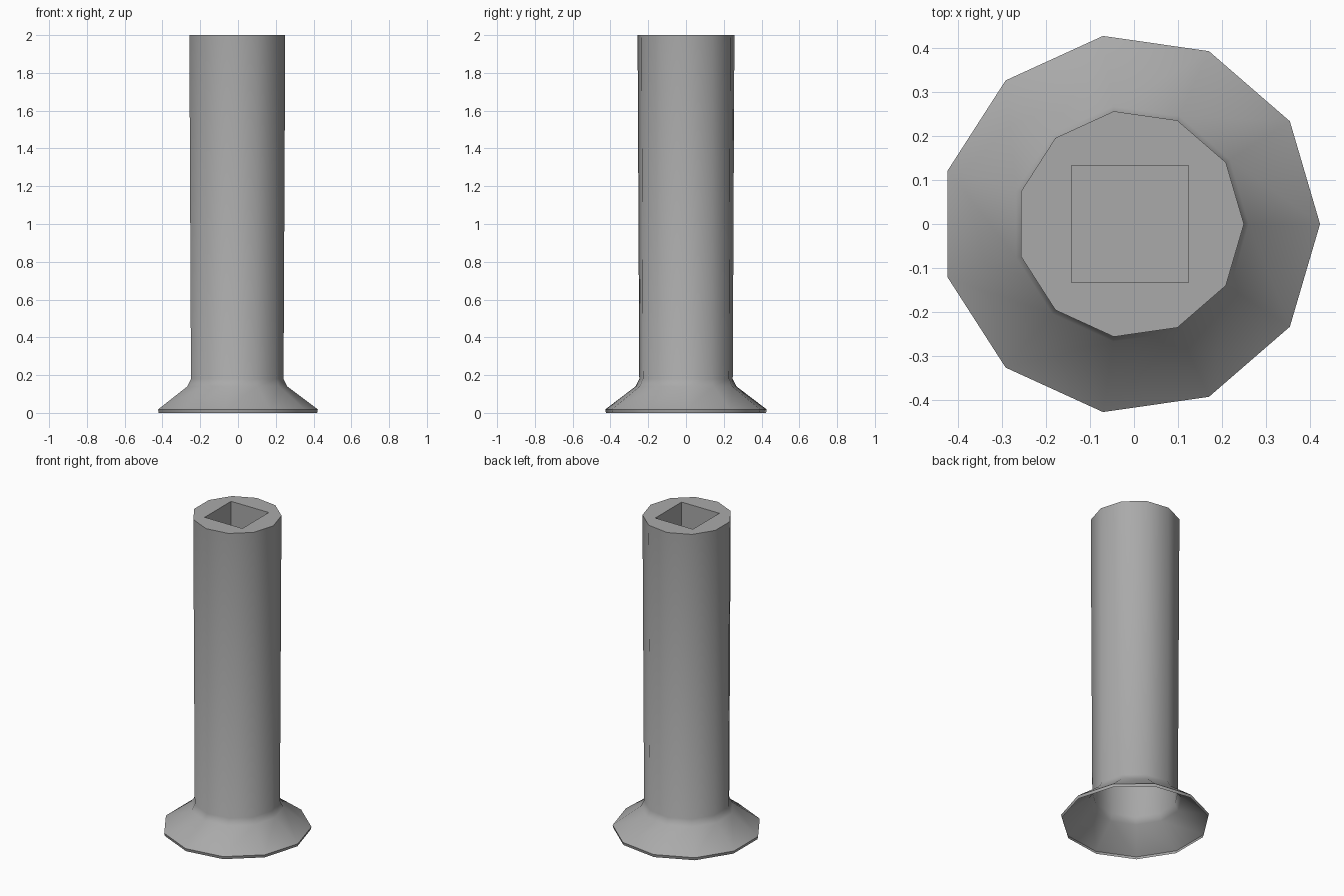
import bpy, bmesh, math

cube = bpy.data.objects.get("Cube")
if cube:
    bpy.data.objects.remove(cube, do_unlink=True)

SIDES = 11
CX = -0.009
# (radius, height) from the foot rim to the top of the shaft
PROFILE = [(0.428, 0.0), (0.432, 0.018), (0.27, 0.14), (0.25, 0.18), (0.259, 2.0)]
SOCKET_HALF = 0.133
SOCKET_DEPTH = 0.45

grey = bpy.data.materials.new("plain grey")
grey.use_nodes = True
colour = (0.4, 0.4, 0.4, 1)
grey.diffuse_color = colour
grey.node_tree.nodes["Principled BSDF"].inputs["Base Color"].default_value = colour

bm = bmesh.new()


def ring(radius, z, count, turn=0.0):
    angles = [turn + 2 * math.pi * i / count for i in range(count)]
    return [bm.verts.new((CX + radius * math.cos(a), radius * math.sin(a), z)) for a in angles]


def skin(low, high):
    n = len(low)
    for i in range(n):
        j = (i + 1) % n
        bm.faces.new((low[i], low[j], high[j], high[i]))


def loop_edges(loop):
    return [bm.edges.get((loop[i - 1], loop[i])) for i in range(len(loop))]


# Hollow shaft and flared foot, open underneath
rings = [ring(r, z, SIDES) for r, z in PROFILE]
for low, high in zip(rings, rings[1:]):
    skin(low, high)

# Square socket sunk into the top
corner = SOCKET_HALF * math.sqrt(2)
top_z = PROFILE[-1][1]
mouth = ring(corner, top_z, 4, math.pi / 4)
floor = ring(corner, top_z - SOCKET_DEPTH, 4, math.pi / 4)
skin(mouth, floor)
bm.faces.new(floor)

# Flat end face around the socket
cap = bmesh.ops.triangle_fill(bm, edges=loop_edges(rings[-1]) + loop_edges(mouth),
                              use_beauty=True, normal=(0, 0, 1))
for f in cap["geom"]:
    if isinstance(f, bmesh.types.BMFace):
        f.normal_update()
        if f.normal.z < 0:
            f.normal_flip()

mesh = bpy.data.meshes.new("flared_post")
bm.to_mesh(mesh)
bm.free()
mesh.materials.append(grey)
post = bpy.data.objects.new("flared_post", mesh)
bpy.context.collection.objects.link(post)

bpy.ops.object.select_all(action="DESELECT")
post.select_set(True)
bpy.context.view_layer.objects.active = post
bpy.ops.object.shade_smooth_by_angle(angle=math.radians(40))
